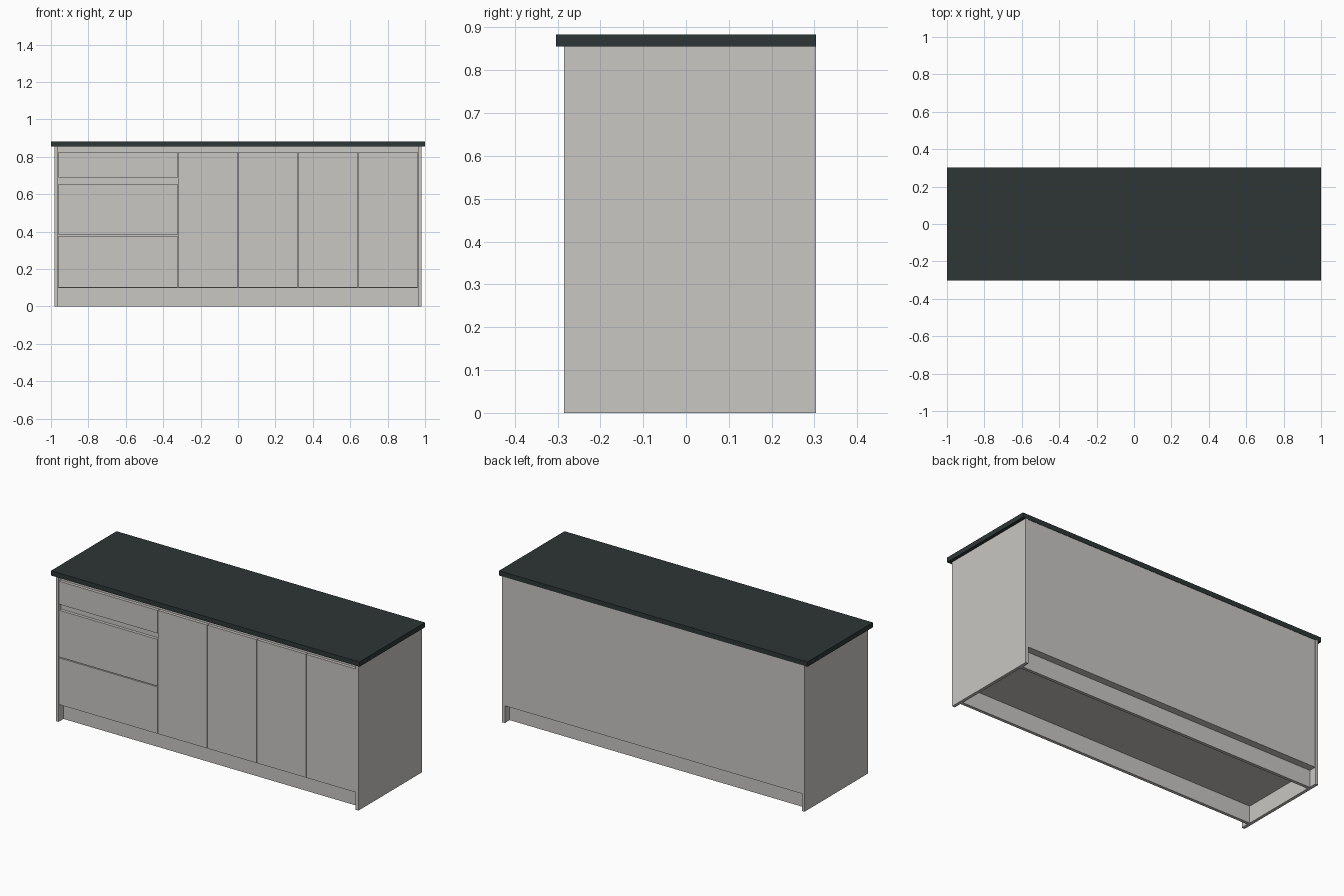
import bpy

if "Cube" in bpy.data.objects:
    bpy.data.objects.remove(bpy.data.objects["Cube"], do_unlink=True)


def material(name, rgb):
    mat = bpy.data.materials.new(name)
    mat.use_nodes = True
    color = (*rgb, 1)
    mat.diffuse_color = color
    mat.node_tree.nodes["Principled BSDF"].inputs["Base Color"].default_value = color
    return mat


grey = material("warm_grey_laminate", (0.584, 0.571, 0.546))
dark = material("dark_green_stone", (0.027, 0.037, 0.036))


def board(name, x, y, z, mat=grey):
    """Box given by its (low, high) range on each axis."""
    bpy.ops.mesh.primitive_cube_add(size=1, location=[sum(r) / 2 for r in (x, y, z)])
    ob = bpy.context.object
    ob.name = ob.data.name = name
    ob.scale = [r[1] - r[0] for r in (x, y, z)]
    bpy.ops.object.transform_apply(location=False, rotation=False, scale=True)
    ob.data.materials.append(mat)
    return ob


FRONT, BACK = -0.285, 0.303
BASE, TOP, HEIGHT = 0.1, 0.855, 0.883
INNER, OUTER = 0.963, 0.981
THICK, GAP, RECESS = 0.018, 0.002, 0.045

# Worktop, overhanging the front and both ends
board("worktop", (-1, 1), (-BACK, BACK), (TOP, HEIGHT), dark)

# End panels reaching the floor
board("right_end_panel", (-OUTER, -INNER), (FRONT, BACK), (0, TOP))
board("left_end_panel", (INNER, OUTER), (FRONT, BACK), (0, TOP))

# Three cabinet bodies side by side
unit = 2 * INNER / 3
for i, name in enumerate(("drawer", "middle", "left")):
    x0 = -INNER + i * unit
    board(name + "_cabinet", (x0, x0 + unit),
          (FRONT + THICK + 0.001, BACK - THICK), (BASE, TOP))

# Back panel
board("back_panel", (-INNER, INNER), (BACK - THICK, BACK - 0.002), (BASE, TOP))

# Recessed plinths, front and back
board("front_plinth", (-INNER, INNER),
      (FRONT + RECESS, FRONT + RECESS + THICK), (0, BASE))
board("back_plinth", (-INNER, INNER),
      (BACK - RECESS - THICK, BACK - RECESS), (0, BASE))


def front_panel(name, x, z):
    board(name, (x[0] + GAP, x[1] - GAP), (FRONT, FRONT + THICK), z)


# Drawer fronts, with a grip slot under the top one
drawer_x = (-INNER, -INNER + unit)
for name, z in (("bottom", (0.102, 0.376)),
                ("middle", (0.381, 0.655)),
                ("top", (0.690, 0.825))):
    front_panel(name + "_drawer_front", drawer_x, z)

# Four doors
for i in range(4):
    x0 = drawer_x[1] + i * unit / 2
    front_panel(f"door_{i + 1}", (x0, x0 + unit / 2), (0.102, 0.825))
